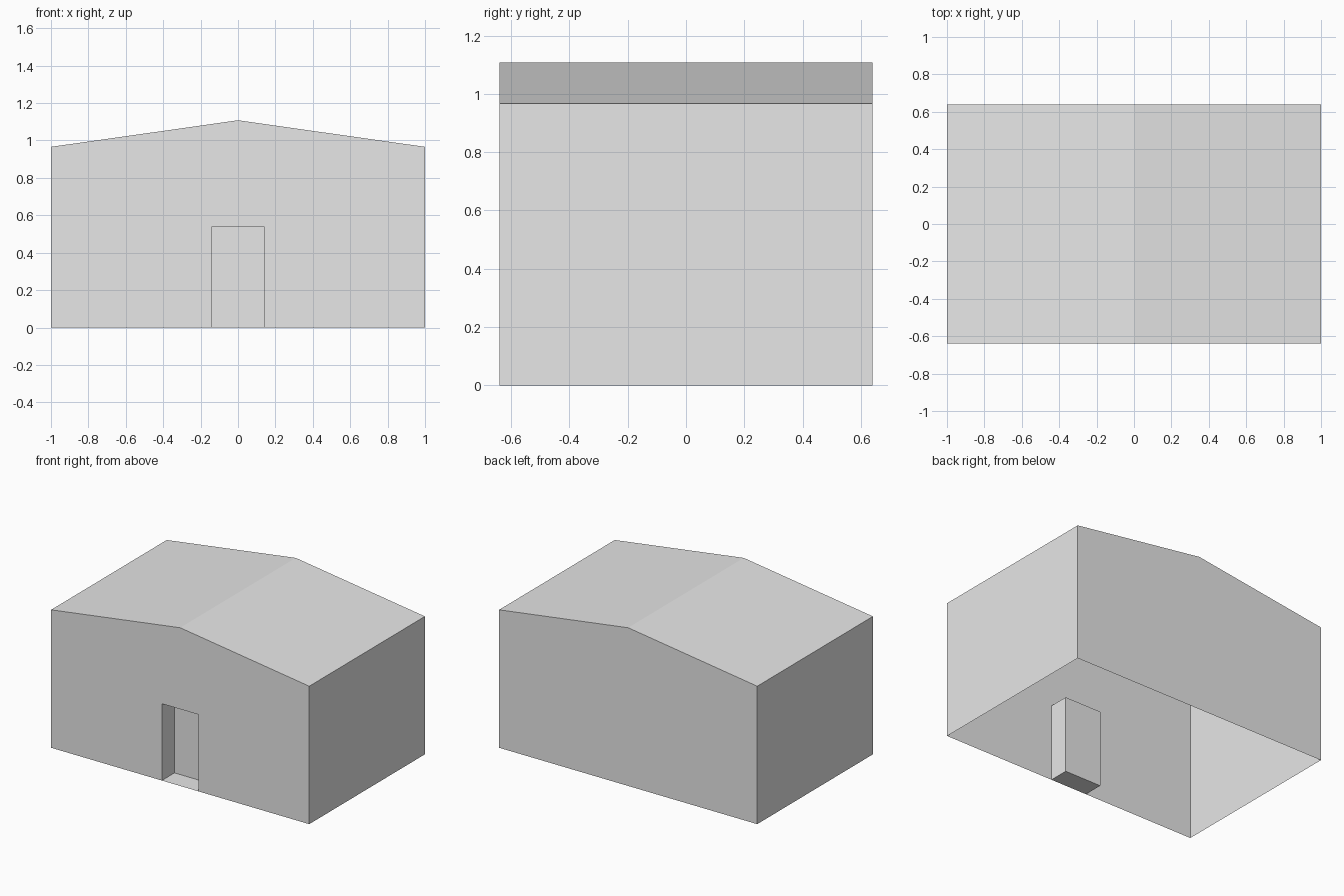
import bpy
import bmesh

# Remove the default cube
cube = bpy.data.objects.get("Cube")
if cube:
    bpy.data.objects.remove(cube, do_unlink=True)

# Main dimensions: half width, half depth, eave and ridge heights
W, D, EAVE, RIDGE = 1.0, 0.64, 0.966, 1.108
# Doorway: half width, height and depth of the recess
DW, DH, DD = 0.142, 0.538, 0.14

grey = bpy.data.materials.new("light_grey")
grey.use_nodes = True
grey.diffuse_color = (0.8, 0.8, 0.8, 1)
grey.node_tree.nodes["Principled BSDF"].inputs["Base Color"].default_value = grey.diffuse_color


def make_object(name, bm):
    bmesh.ops.remove_doubles(bm, verts=bm.verts, dist=0.0001)
    mesh = bpy.data.meshes.new(name)
    bm.to_mesh(mesh)
    bm.free()
    mesh.materials.append(grey)
    obj = bpy.data.objects.new(name, mesh)
    bpy.context.collection.objects.link(obj)
    return obj


def wall(name, outline, y, flip=False):
    """Flat wall from an (x, z) outline, facing the front unless flipped."""
    bm = bmesh.new()
    face = bm.faces.new([bm.verts.new((x, y, z)) for x, z in outline])
    if flip:
        face.normal_flip()
    return make_object(name, bm)


def strip(name, path, y0, y1, closed=False):
    """Sheet swept along y from an (x, z) path."""
    bm = bmesh.new()
    ends = path[1:] + path[:1] if closed else path[1:]
    for (xa, za), (xb, zb) in zip(path, ends):
        corners = (xa, y0, za), (xa, y1, za), (xb, y1, zb), (xb, y0, zb)
        bm.faces.new([bm.verts.new(c) for c in corners])
    return make_object(name, bm)


gable = [(W, 0), (W, EAVE), (0, RIDGE), (-W, EAVE), (-W, 0)]
door = [(-DW, 0), (-DW, DH), (DW, DH), (DW, 0)]

# Gable walls, with the doorway notched into the front one
wall("front_wall", gable + door, -D)
wall("back_wall", gable, D, flip=True)

# Side walls and the shallow pitched roof; the underside stays open
strip("left_wall", gable[1::-1][::-1], -D, D)
strip("right_wall", gable[3:], -D, D)
strip("roof", gable[1:4], -D, D)

# Door recess: jambs, head and sill, closed by the door panel
strip("door_recess", door, -D, -D + DD, closed=True)
wall("door_panel", door, -D + DD, flip=True)

# Orient every sheet outwards
for name, axis, sign in (("front_wall", 1, -1), ("back_wall", 1, 1),
                         ("left_wall", 0, 1), ("right_wall", 0, -1),
                         ("roof", 2, 1), ("door_panel", 1, -1)):
    mesh = bpy.data.objects[name].data
    if mesh.polygons[0].normal[axis] * sign < 0:
        mesh.flip_normals()

# The recess faces look in towards the opening
recess = bpy.data.objects["door_recess"].data
if recess.polygons[0].normal.x < 0:
    recess.flip_normals()
